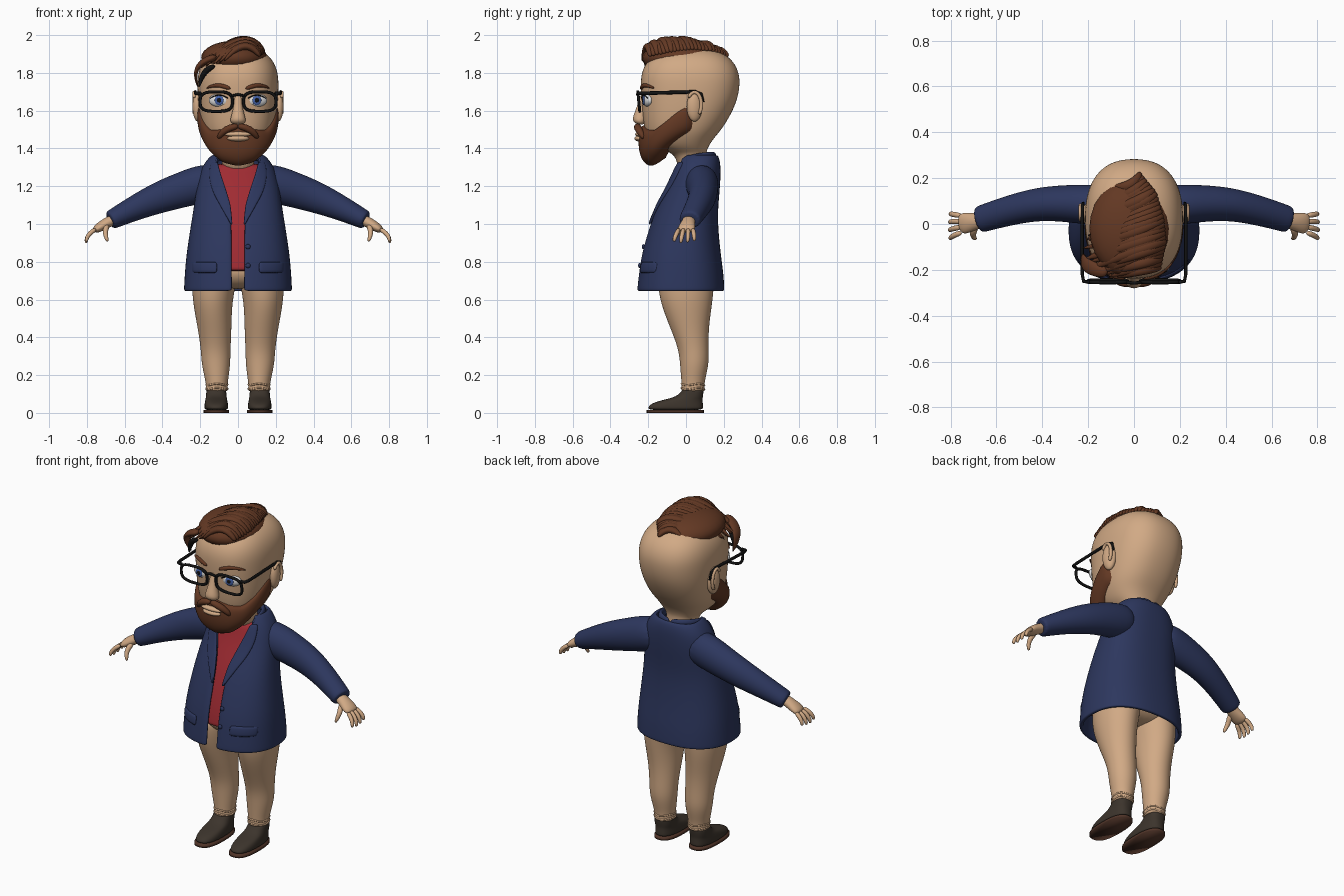
import bpy, bmesh, math, random
from mathutils import Vector, Matrix

random.seed(4)
if "Cube" in bpy.data.objects:
    bpy.data.objects.remove(bpy.data.objects["Cube"])


def material(name, *rgb):
    m = bpy.data.materials.new(name)
    m.use_nodes = True
    m.diffuse_color = (*rgb, 1)
    m.node_tree.nodes["Principled BSDF"].inputs["Base Color"].default_value = (*rgb, 1)
    return m


SKIN = material("skin tan", .64, .40, .235)
NAVY = material("jacket navy", .026, .038, .112)
RED = material("shirt red", .35, .024, .032)
BROWN = material("hair brown", .125, .04, .017)
SHOE = material("shoe dark brown", .045, .034, .025)
SOLE = material("sole brown", .08, .034, .021)
BLACK = material("frame black", .006, .006, .006)
WHITE = material("eye white", .75, .75, .75)
BLUE = material("iris blue", .06, .125, .4)
X, Y, Z = Vector((1, 0, 0)), Vector((0, 1, 0)), Vector((0, 0, 1))


def finish(bm, name, mat, mirror=False, sub=0, solid=0):
    bmesh.ops.recalc_face_normals(bm, faces=bm.faces)
    me = bpy.data.meshes.new(name)
    bm.to_mesh(me)
    bm.free()
    me.materials.append(mat)
    for p in me.polygons:
        p.use_smooth = True
    ob = bpy.data.objects.new(name, me)
    bpy.context.collection.objects.link(ob)
    if solid:
        s = ob.modifiers.new("thickness", "SOLIDIFY")
        s.thickness, s.offset = solid, 0
    if mirror:
        ob.modifiers.new("mirror", "MIRROR").use_mirror_merge = False
    if sub:
        s = ob.modifiers.new("smooth", "SUBSURF")
        s.levels = s.render_levels = sub
    return ob


def skin_rows(name, rows, mat, around=True, loop=False, cap=True, **kw):
    """Bridge rows of points into a surface."""
    bm = bmesh.new()
    vs = [[bm.verts.new(p) for p in r] for r in rows]
    n, m = len(vs[0]), len(vs)
    for j in range(m if loop else m - 1):
        a, b = vs[j], vs[(j + 1) % m]
        for i in range(n if around else n - 1):
            k = (i + 1) % n
            bm.faces.new((a[i], a[k], b[k], b[i]))
    if around and cap and not loop:
        bm.faces.new(vs[0])
        bm.faces.new(vs[-1])
    return finish(bm, name, mat, **kw)


def spow(v, n):
    return math.copysign(abs(v) ** (2 / n), v)


def ring(z, yf, yb, rx, cx=0, gap=0, n=2.4, seg=24):
    """Horizontal rounded section, optionally open at the front."""
    cy, ry = (yf + yb) / 2, (yb - yf) / 2
    a0 = math.asin((gap / rx) ** (n / 2)) if gap else 0
    ts = [a0 + (2 * math.pi - 2 * a0) * i / seg for i in range(seg + (1 if gap else 0))]
    return [(cx + rx * spow(math.sin(t), n), cy - ry * spow(math.cos(t), n), z) for t in ts]


def tube(name, pts, mat, ref=Z, seg=10, loop=False, **kw):
    """Swept tube through points (x, y, z, radius up, radius sideways)."""
    rows, m = [], len(pts)
    for i, p in enumerate(pts):
        a = pts[(i - 1) % m] if loop else pts[max(i - 1, 0)]
        b = pts[(i + 1) % m] if loop else pts[min(i + 1, m - 1)]
        t = (Vector(b[:3]) - Vector(a[:3])).normalized()
        side = t.cross(ref).normalized()
        up = side.cross(t)
        rows.append([Vector(p[:3]) + up * p[3] * math.cos(q) + side * p[-1] * math.sin(q)
                     for q in (2 * math.pi * k / seg for k in range(seg))])
    return skin_rows(name, rows, mat, loop=loop, **kw)


def ball(name, loc, size, mat, yaw=0, mirror=False):
    bm = bmesh.new()
    mx = Matrix.Translation(loc) @ Matrix.Rotation(yaw, 4, "Z") @ Matrix.Diagonal((*size, 1))
    bmesh.ops.create_uvsphere(bm, u_segments=24, v_segments=16, radius=1, matrix=mx)
    return finish(bm, name, mat, mirror=mirror)


def ip(keys, t, k=1):
    """Linear lookup in a table sorted by its first column."""
    for a, b in zip(keys, keys[1:]):
        if t <= b[0]:
            f = max(0, (t - a[0]) / (b[0] - a[0]))
            return a[k] + (b[k] - a[k]) * f
    return keys[-1][k]


# Head and neck
HEAD = [(1.26, -.04, .12, .085), (1.36, -.05, .105, .085), (1.385, -.1, .11, .11),
        (1.41, -.165, .12, .14), (1.45, -.205, .145, .168), (1.5, -.222, .19, .19),
        (1.58, -.232, .24, .206), (1.66, -.238, .275, .214), (1.74, -.242, .288, .217),
        (1.8, -.238, .283, .213), (1.86, -.212, .255, .192), (1.91, -.15, .195, .145),
        (1.94, -.06, .1, .06)]
skin_rows("head", [ring(*h) for h in HEAD], SKIN, sub=2)
skin_rows("nose", [ring(z, y - d, y + d, w, n=2, seg=12) for z, y, w, d in (
    (1.525, -.24, .028, .018), (1.545, -.246, .046, .04), (1.575, -.244, .036, .036),
    (1.63, -.235, .022, .022), (1.69, -.228, .02, .014))], SKIN, sub=2)
ball("ears", (.212, .045, 1.622), (.028, .042, .08), SKIN, .25, True)
tube("ear_rims", [(.232, .045 + .038 * math.cos(q), 1.632 + .068 * math.sin(q), .01, .01)
                  for q in (-.9 + i * .5 for i in range(8))], SKIN, X, mirror=True, sub=1)

# Eyes and brows
ball("eyeballs", (.1, -.203, 1.655), (.056, .024, .035), WHITE, .26, True)
ball("irises", (.1, -.224, 1.655), (.024, .007, .026), BLUE, .2, True)
ball("pupils", (.1, -.229, 1.655), (.011, .005, .012), BLACK, .2, True)
tube("lashes", [(.1 + .05 * c, -.226 + .018 * c + .008 * c * c, 1.684 - .02 * c * c, .004, .004)
                for c in (-1, -.5, 0, .5, 1)], BLACK, Y, 6, mirror=True, sub=1)
tube("eyebrows", [(.038, -.238, 1.715, .008, .01), (.075, -.232, 1.73, .012, .013),
                  (.12, -.213, 1.738, .012, .011), (.172, -.165, 1.718, .006, .005)],
     BROWN, Y, mirror=True, sub=1)

# Beard wraps the jaw from ear to ear, tucked in at every border
EDGE = [(0, 1.525, 1.3), (25, 1.5, 1.32), (45, 1.495, 1.36), (65, 1.545, 1.415),
        (90, 1.635, 1.475)]
rows = []
for s, k, lift in ((0, .9, 0), (.04, .99, 0), (.3, 1.02, 0), (.6, 1.01, 0), (.82, .95, 0),
                   (.95, .85, 0), (1, .72, 0), (1, .45, .05)):
    row = []
    for d in range(-96, 97, 6):
        t, kk = math.radians(d), k * (.88 if abs(d) > 90 else 1)
        top, low = ip(EDGE, abs(d), 1), ip(EDGE, abs(d), 2)
        row.append((.213 * kk * spow(math.sin(t), 2.3), .01 - .258 * kk * spow(math.cos(t), 2.3),
                    top + (low - top) * s + lift))
    rows.append(row)
skin_rows("beard", rows, BROWN, around=False, sub=2)
tube("moustache", [(-.005, -.256, 1.52, .018, .016), (.04, -.258, 1.512, .022, .02),
                   (.08, -.244, 1.49, .02, .02), (.108, -.222, 1.45, .012, .012)],
     BROWN, Y, mirror=True, sub=1)
ball("upper_lip", (0, -.247, 1.475), (.07, .022, .014), SKIN)
ball("lower_lip", (0, -.247, 1.453), (.058, .026, .016), SKIN)

# Swept hair: overlapping strands between a root line, a crest and a tip line
ROOT = [(0, .12, -.19, 1.885), (.25, .145, -.08, 1.905), (.5, .135, .03, 1.92),
        (.75, .1, .14, 1.915), (1, .03, .225, 1.885)]
CREST = [(0, .03, -.2, 1.945), (.25, .01, -.12, 1.97), (.5, -.01, -.03, 1.97),
         (.75, 0, .08, 1.95), (1, -.015, .17, 1.92)]
TIP = [(0, -.06, -.23, 1.86), (.25, -.205, -.205, 1.82), (.5, -.215, -.09, 1.815),
       (.75, -.185, .02, 1.85), (1, -.085, .17, 1.89)]
ball("hair_base", (-.02, -.02, 1.88), (.175, .212, .09), BROWN)
for i in range(24):
    t = i / 23
    r, c, e = (Vector([ip(K, t, k) for k in (1, 2, 3)]) for K in (ROOT, CREST, TIP))
    c += Vector((0, 0, random.uniform(-.006, .008)))
    e += Vector((random.uniform(-.02, .015), random.uniform(-.015, .015), 0))
    ctrl = c * 2 - (r + e) / 2
    pts = []
    for j, w in enumerate((.45, .85, 1, 1, .9, .65, .15)):
        v = j / 6
        p = r * (1 - v) ** 2 + ctrl * 2 * v * (1 - v) + e * v * v
        pts.append((*p, .027 * w, .021 * w))
    tube("hair_strand", pts, BROWN, Y, 8, sub=1)
tube("hair_lock", [(-.11, -.215, 1.89, .03, .022), (-.205, -.19, 1.855, .035, .018),
                   (-.232, -.15, 1.79, .03, .01), (-.21, -.14, 1.72, .006, .004)],
     BROWN, Y, sub=2)
tube("hair_lock_inside", [(-.12, -.208, 1.84, .015, .015), (-.185, -.185, 1.81, .02, .02),
                          (-.208, -.165, 1.72, .006, .006)], BLACK, Y, sub=2)

# Glasses
tube("lens_rims", [(.115 + .086 * spow(math.cos(q), 3), -.25 - .1 * (z - 1.65), z, .008, .008)
                   for q in (math.tau * i / 24 for i in range(24))
                   for z in [1.648 + .052 * spow(math.sin(q), 3)]],
     BLACK, Y, 8, loop=True, mirror=True)
tube("glasses_bridge", [(x, -.254 - .004 * (x == 0), 1.678 + .008 * (x == 0), .007, .007)
                        for x in (-.034, 0, .034)], BLACK, Y, 8)
tube("glasses_temples", [(.195, -.254, 1.69, .01, .008), (.22, -.25, 1.692, .01, .008),
                         (.226, -.22, 1.692, .01, .007), (.226, .05, 1.7, .009, .007),
                         (.224, .08, 1.688, .009, .007), (.222, .09, 1.645, .008, .007)],
     BLACK, Z, 8, mirror=True)

# Jacket body with open front: height, front, back, half width, half opening
JACKET = [(.645, -.25, .193, .276, .03), (.66, -.25, .193, .276, .03),
          (.75, -.24, .187, .271, .031), (.85, -.225, .172, .262, .032),
          (1, -.18, .158, .238, .033), (1.1, -.14, .16, .222, .042),
          (1.2, -.09, .17, .208, .072), (1.28, -.06, .173, .19, .1),
          (1.33, -.045, .17, .16, .112), (1.365, -.015, .158, .125, .1)]
skin_rows("jacket", [ring(a, b, c, d, gap=g, seg=32) for a, b, c, d, g in JACKET], NAVY,
          around=False, sub=2, solid=.022)
skin_rows("shirt", [ring(z, ip(JACKET, z, 1) + .02, ip(JACKET, z, 2) - .025,
                         ip(JACKET, z, 3) - .025) for z in (.75, .76, .85, 1, 1.1, 1.2, 1.28, 1.325)],
          RED, sub=2)
tube("collar", [(.112, -.03, 1.325, .025, .012), (.125, .05, 1.352, .024, .014),
                (.085, .135, 1.36, .024, .014), (0, .155, 1.36, .024, .014)],
     NAVY, mirror=True, sub=2)


def front(x, z, push):
    """Point on the jacket front, pushed outwards."""
    yf, yb, rx = (ip(JACKET, z, k) for k in (1, 2, 3))
    f = max(0, 1 - (abs(x) / rx) ** 2.4) ** (1 / 2.4)
    return (x, (yf + yb) / 2 - (yb - yf) / 2 * f - push, z)


# Lapels, pocket flaps and buttons
rows = []
for i in range(10):
    z = 1.33 - .037 * i
    w = .01 + .065 * math.sin(math.pi * min(1, .12 + i / 10))
    rows.append([front(ip(JACKET, z, 4) - .004 + w * s, z, .014) for s in (0, .33, .66, 1)])
skin_rows("lapels", rows, NAVY, around=False, mirror=True, sub=2, solid=.014)
skin_rows("pocket_flaps", [[front(.11 + .022 * i, z, .012) for i in range(7)]
                           for z in (.8, .77, .74)], NAVY, around=False, mirror=True, sub=1, solid=.014)
for z in (.88, .78):
    ball("button", front(.053, z, .012), (.013, .008, .013), NAVY)

# Sleeves and hands
tube("sleeves", [(.1, .08, 1.235, .09, .085), (.2, .085, 1.21, .104, .09),
                 (.3, .09, 1.18, .095, .082), (.42, .088, 1.14, .085, .074),
                 (.55, .058, 1.083, .067, .066), (.665, .022, 1.025, .052, .06),
                 (.68, .018, 1.018, .05, .058)], NAVY, seg=16, mirror=True, sub=2)
tube("palms", [(.64, .02, 1.035, .028, .035), (.69, .012, 1.008, .03, .036),
               (.73, .004, .985, .027, .048), (.765, 0, .963, .018, .046)],
     SKIN, seg=12, mirror=True, sub=2)
for i, name in enumerate(("index", "middle", "ring", "little")):
    y, s = -.036 + .024 * i, 1 - .12 * abs(i - 1.3)
    tube(name + "_fingers", [(.75, y, .975, .013, .014), (.785, y * 1.25 - .004, .952, .013, .013),
                             (.785 + .02 * s, y * 1.45 - .008, .96 - .04 * s, .012, .012),
                             (.785 + .019 * s, y * 1.5 - .01, .96 - .065 * s, .008, .008)],
         SKIN, Y, 8, mirror=True, sub=1)
tube("thumbs", [(.69, -.01, .995, .018, .018), (.705, -.04, .965, .016, .016),
                (.7, -.058, .935, .013, .013), (.69, -.066, .905, .008, .008)],
     SKIN, X, 8, mirror=True, sub=1)

# Hips, legs and cuffs
skin_rows("hips", [ring(z, -d, d, w) for z, d, w in (
    (.655, .07, .07), (.68, .13, .17), (.74, .17, .22), (.82, .15, .22))], SKIN, sub=2)
LEG = [(.76, 0, .115, .15, .12), (.68, 0, .118, .15, .128), (.58, .002, .104, .138, .135),
       (.45, .018, .09, .102, .124), (.34, .04, .079, .08, .118), (.26, .045, .077, .077, .117),
       (.18, .038, .062, .064, .113), (.14, .037, .056, .06, .112), (.12, .037, .06, .064, .112),
       (.112, .037, .052, .056, .112)]
skin_rows("legs", [ring(z, y - d, y + d, w, cx, n=2) for z, y, w, d, cx in LEG], SKIN,
          mirror=True, sub=2)
for z in (.128, .15):
    tube("trouser_folds", [(.112 + .058 * math.cos(q), .037 + .062 * math.sin(q),
                            z + .005 * math.sin(3 * q), .006, .006)
                           for q in (math.tau * i / 16 for i in range(16))],
         SKIN, Z, 6, loop=True, mirror=True, sub=1)

# Shoes
skin_rows("shoes", [ring(z, f, b, w, .115, n=2.5) for z, f, b, w in (
    (.012, -.2, .09, .06), (.03, -.203, .092, .064), (.05, -.185, .09, .062),
    (.07, -.12, .088, .058), (.085, -.05, .09, .055), (.118, -.022, .094, .053),
    (.122, -.018, .09, .05))], SHOE, mirror=True, sub=2)
skin_rows("soles", [ring(z, -.208, .094, .067, .115, n=2.6, seg=32) for z in (0, .016)],
          SOLE, mirror=True)
